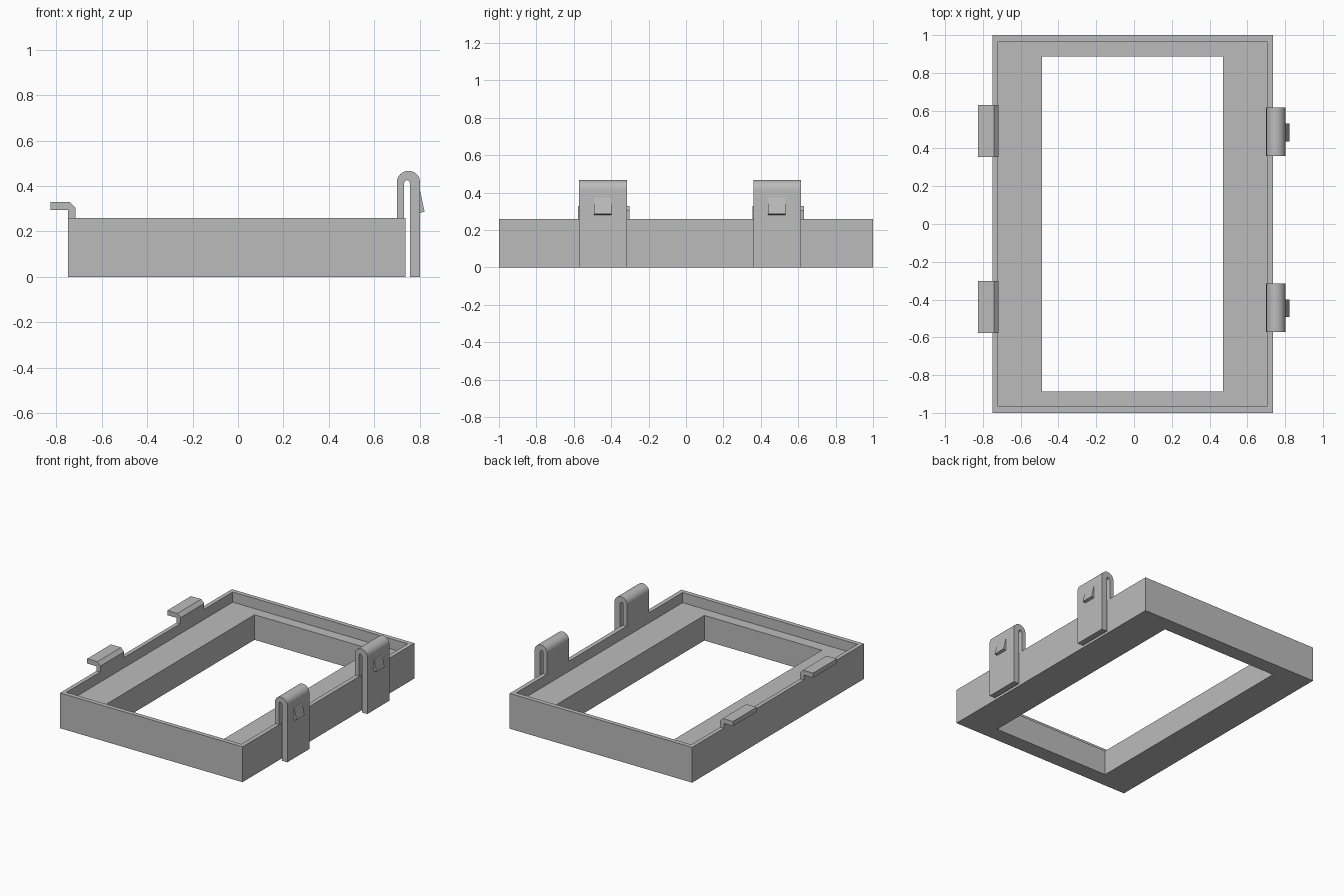
import bpy, bmesh, math

cube = bpy.data.objects.get("Cube")
if cube:
    bpy.data.objects.remove(cube, do_unlink=True)

grey = bpy.data.materials.new("plain grey")
grey.use_nodes = True
colour = (0.5, 0.5, 0.5, 1)
grey.diffuse_color = colour
grey.node_tree.nodes["Principled BSDF"].inputs["Base Color"].default_value = colour


def finish(name, bm, smooth=False):
    bmesh.ops.recalc_face_normals(bm, faces=bm.faces)
    mesh = bpy.data.meshes.new(name)
    bm.to_mesh(mesh)
    bm.free()
    mesh.materials.append(grey)
    obj = bpy.data.objects.new(name, mesh)
    bpy.context.collection.objects.link(obj)
    if smooth:
        bpy.ops.object.select_all(action='DESELECT')
        obj.select_set(True)
        bpy.context.view_layer.objects.active = obj
        bpy.ops.object.shade_smooth_by_angle(angle=math.radians(30))
    return obj


def extrude_profile(name, points, y0, y1, smooth=False):
    """Sweep an x-z outline from y0 to y1."""
    bm = bmesh.new()
    near = [bm.verts.new((x, y0, z)) for x, z in points]
    far = [bm.verts.new((x, y1, z)) for x, z in points]
    bm.faces.new(near)
    bm.faces.new(far)
    n = len(points)
    for i in range(n):
        j = (i + 1) % n
        bm.faces.new((near[i], near[j], far[j], far[i]))
    return finish(name, bm, smooth)


def arc(cx, cz, r, start, end, steps):
    angles = [math.radians(start + (end - start) * i / steps) for i in range(steps + 1)]
    return [(cx + r * math.cos(a), cz + r * math.sin(a)) for a in angles]


# Frame: rectangular rings bridged into a tray with a large window
HEIGHT, FLOOR = 0.26, 0.185
outer = (-0.75, 0.737, -1.0, 1.0)
rim = (-0.72, 0.705, -0.967, 0.967)
window = (-0.487, 0.471, -0.886, 0.888)
bm = bmesh.new()
rings = []
for (x0, x1, y0, y1), z in [(outer, 0), (outer, HEIGHT), (rim, HEIGHT),
                            (rim, FLOOR), (window, FLOOR), (window, 0)]:
    rings.append([bm.verts.new((x, y, z))
                  for x, y in ((x0, y0), (x1, y0), (x1, y1), (x0, y1))])
for k, ring in enumerate(rings):
    following = rings[(k + 1) % len(rings)]
    for i in range(4):
        j = (i + 1) % 4
        bm.faces.new((ring[i], ring[j], following[j], following[i]))
finish("tray_frame", bm)

# Chamfered hooks along the right edge
hook = [(-0.825, 0.33), (-0.742, 0.33), (-0.717, 0.305), (-0.717, HEIGHT),
        (-0.75, HEIGHT), (-0.75, 0.295), (-0.825, 0.295)]
for label, y in (("front", -0.439), ("back", 0.493)):
    extrude_profile(label + "_hook", hook, y - 0.138, y + 0.138)

# Sprung clips along the left edge, each with a wedge barb
cx, cz = 0.751, 0.416
clip = ([(0.70, HEIGHT)] + arc(cx, cz, 0.051, 180, 0, 20)
        + [(0.802, 0), (0.757, 0)] + arc(0.7445, 0.413, 0.0125, 0, 180, 10)
        + [(0.732, HEIGHT)])
barb = [(0.80, 0.375), (0.803, 0.375), (0.822, 0.287), (0.80, 0.281)]
for label, y in (("front", -0.443), ("back", 0.488)):
    extrude_profile(label + "_clip", clip, y - 0.128, y + 0.128, smooth=True)
    extrude_profile(label + "_clip_barb", barb, y - 0.05, y + 0.044)
